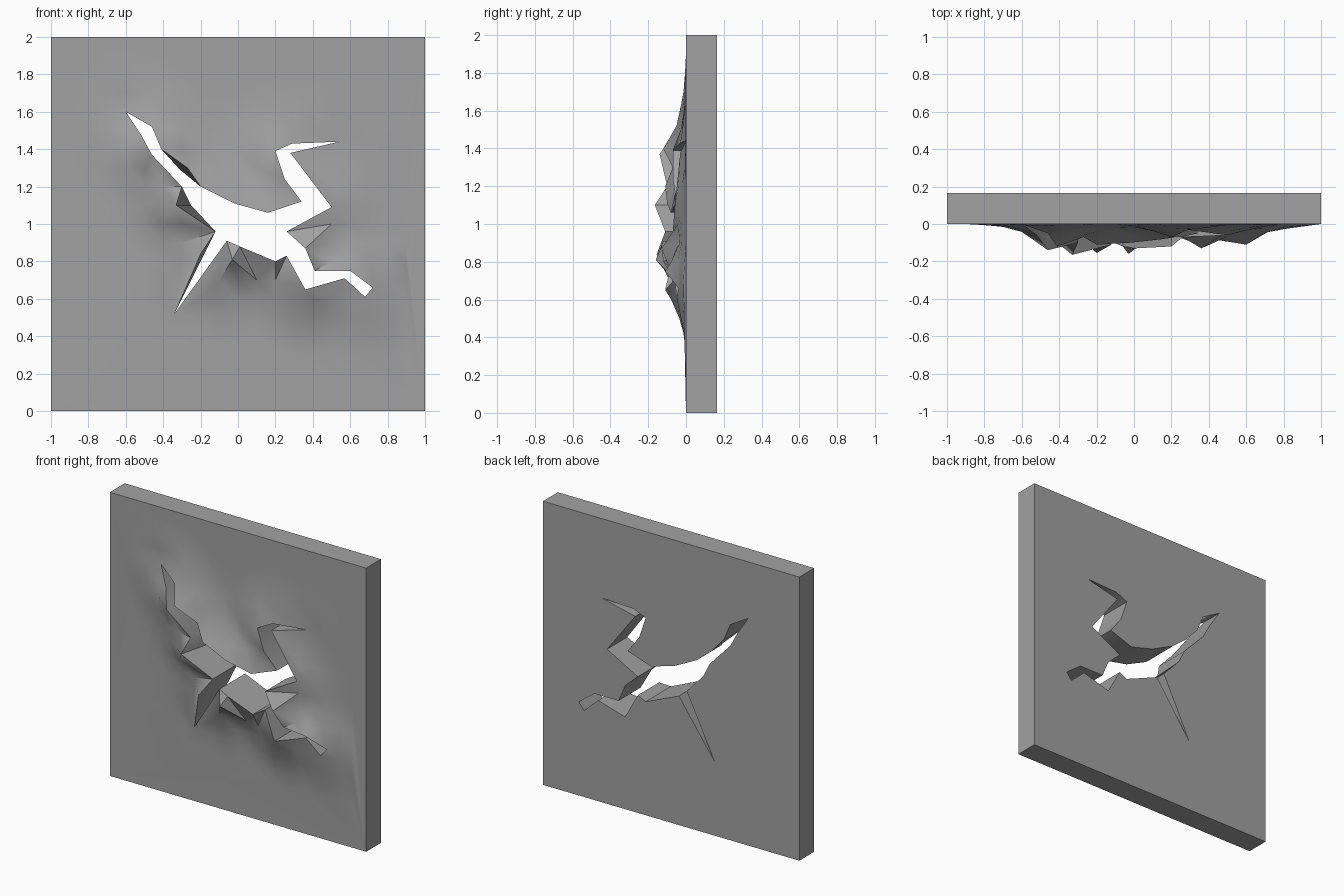
import bpy, bmesh, math
from mathutils import Vector
from mathutils.geometry import delaunay_2d_cdt

cube = bpy.data.objects.get("Cube")
if cube:
    bpy.data.objects.remove(cube, do_unlink=True)

BACK = 0.165      # y of the back of the slab
REACH = 0.3       # how far the bulge spreads from the crack

# Crack rim, clockwise from the upper left tip: x, z, outward bulge
RIM = [
    (-.60, 1.60, 0), (-.46, 1.52, .05), (-.41, 1.40, .12), (-.27, 1.30, .07),
    (-.20, 1.20, .11), (-.02, 1.11, .10), (.16, 1.06, .08), (.34, 1.12, .05),
    (.25, 1.24, .07), (.20, 1.39, .07), (.29, 1.43, .03), (.54, 1.44, 0),
    (.28, 1.38, .03), (.50, 1.09, .06), (.26, .96, .07), (.36, .87, .13),
    (.41, .75, .08), (.60, .75, .11), (.72, .66, .04), (.68, .61, .05),
    (.57, .71, .06), (.36, .65, .11), (.26, .83, .07), (.20, .80, .12),
    (.01, .88, .13), (-.06, .91, .12), (-.34, .52, 0), (-.12, .96, .11),
    (-.33, 1.10, .165), (-.30, 1.20, .10), (-.46, 1.37, .14), (-.52, 1.48, .06),
]
# Raised knuckles in the surface beside the crack
KNUCKLES = [(-.03, .81, .16), (-.20, .84, .155)]
# Rim points that lean away from the hole at the back
LEAN = {28: (-.25, 1.10), 3: (-.31, 1.29)}

CORNERS = [Vector(c) for c in ((-1, 0), (1, 0), (1, 2), (-1, 2))]
front_rim = [Vector(p[:2]) for p in RIM]
back_rim = [Vector(LEAN.get(i, p[:2])) for i, p in enumerate(RIM)]


def inside(p, poly):
    """Even-odd test for a point in a polygon."""
    hit = False
    for a, b in zip(poly, poly[1:] + poly[:1]):
        if (a.y > p.y) != (b.y > p.y):
            if p.x < a.x + (p.y - a.y) * (b.x - a.x) / (b.y - a.y):
                hit = not hit
    return hit


def rim_distance(p):
    """Distance to the crack and the bulge at the nearest rim point."""
    best = (9, 0)
    for i in range(len(RIM)):
        j = (i + 1) % len(RIM)
        a, d = front_rim[i], front_rim[j] - front_rim[i]
        t = max(0, min(1, (p - a).dot(d) / d.length_squared))
        best = min(best, ((p - a - d * t).length, RIM[i][2] * (1 - t) + RIM[j][2] * t))
    return best


def bulge(p):
    """Soft falloff of the surface away from the crack."""
    dist = rim_distance(p)[0]
    weights = [(1 / ((p - q).length_squared + .002) ** 2, r[2]) for q, r in zip(front_rim, RIM)]
    depth = sum(w * d for w, d in weights) / sum(w for w, d in weights)
    return depth * max(0, 1 - dist / REACH) ** 1.4


def sheet(bm, rim, extra, ys):
    """Triangulated square sheet with the crack cut out."""
    pts = CORNERS + rim + extra
    n = len(rim)
    edges = [(i, (i + 1) % 4) for i in range(4)]
    edges += [(4 + i, 4 + (i + 1) % n) for i in range(n)]
    co, _, faces, orig, _, _ = delaunay_2d_cdt(pts, edges, [], 0, 1e-5)
    verts = [bm.verts.new((p.x, y, p.y)) for p, y in zip(pts, ys)]
    for f in faces:
        centre = sum((co[i] for i in f), Vector((0, 0))) / len(f)
        if not inside(centre, rim):
            bm.faces.new([verts[orig[i][0]] for i in f])
    return verts[:4], verts[4:4 + n]


# Surface points around the crack that carry the bulge
knuckle_pts = [Vector(k[:2]) for k in KNUCKLES]
grid = []
STEP = 0.1
for row in range(1, 20):
    for col in range(1, 20):
        p = Vector((-1 + col * STEP, row * STEP))
        near = rim_distance(p)[0]
        clear = all((p - k).length > .07 for k in knuckle_pts)
        if .05 < near < REACH + STEP and clear and not inside(p, front_rim):
            grid.append(p)

bm = bmesh.new()
front_ys = [0] * 4 + [-r[2] for r in RIM] + [-k[2] for k in KNUCKLES] + [-bulge(p) for p in grid]
front_corners, front_loop = sheet(bm, front_rim, knuckle_pts + grid, front_ys)
back_corners, back_loop = sheet(bm, back_rim, [], [BACK] * (4 + len(RIM)))

# Slab sides and crack walls
for a, b in ((front_corners, back_corners), (front_loop, back_loop)):
    for i in range(len(a)):
        j = (i + 1) % len(a)
        bm.faces.new((a[i], a[j], b[j], b[i]))
bmesh.ops.recalc_face_normals(bm, faces=bm.faces)

mesh = bpy.data.meshes.new("cracked_wall")
bm.to_mesh(mesh)
bm.free()
mesh.polygons.foreach_set("use_smooth", [True] * len(mesh.polygons))
mesh.set_sharp_from_angle(angle=math.radians(40))

# Plain stone grey
grey = bpy.data.materials.new("stone_grey")
grey.use_nodes = True
colour = (.36, .36, .36, 1)
grey.diffuse_color = colour
grey.node_tree.nodes["Principled BSDF"].inputs["Base Color"].default_value = colour
mesh.materials.append(grey)

wall = bpy.data.objects.new("cracked_wall", mesh)
bpy.context.collection.objects.link(wall)
